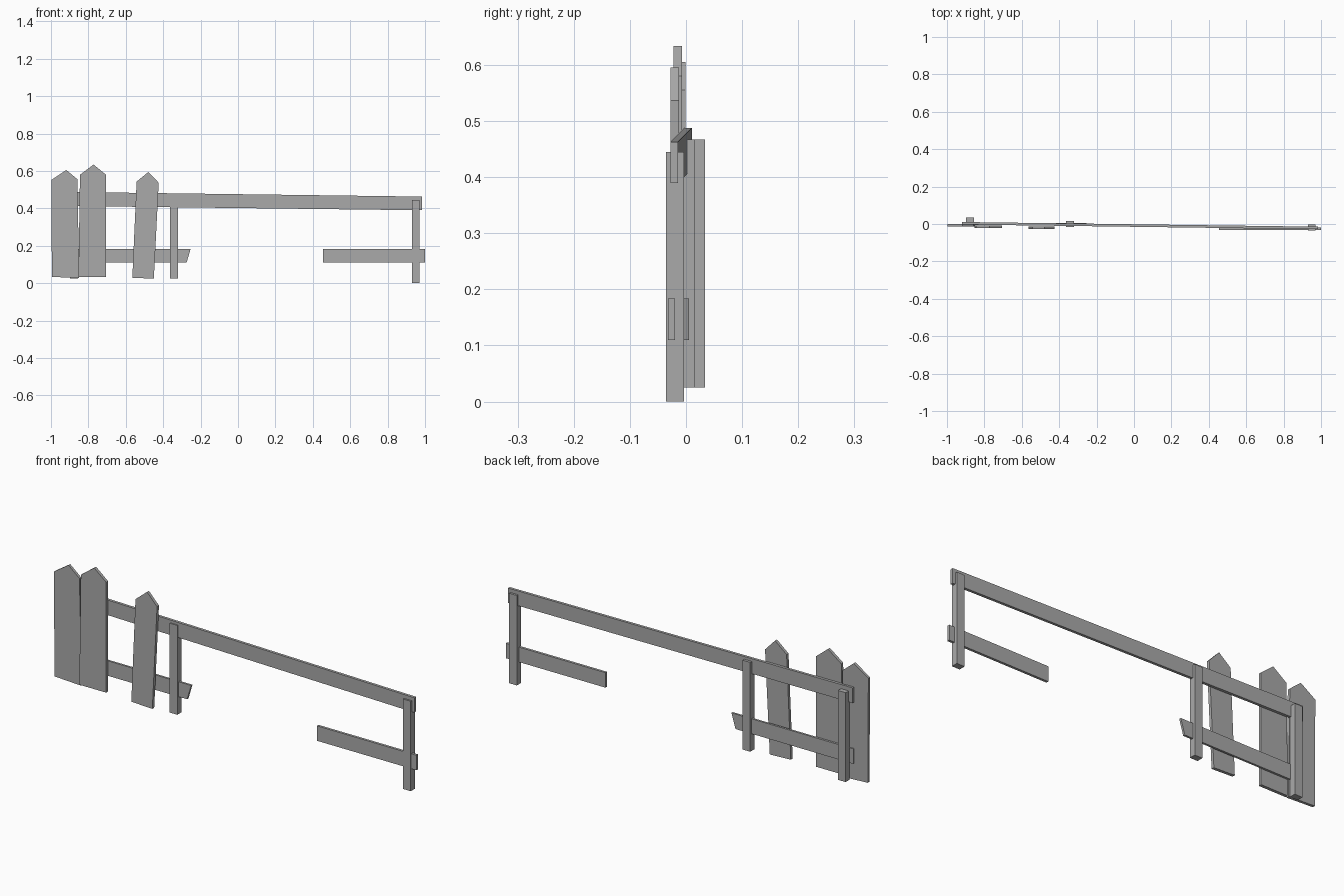
import bpy
import bmesh

if "Cube" in bpy.data.objects:
    bpy.data.objects.remove(bpy.data.objects["Cube"], do_unlink=True)

grey = bpy.data.materials.new("weathered_grey")
COLOUR = (0.4, 0.4, 0.4, 1.0)
grey.diffuse_color = COLOUR
grey.use_nodes = True
grey.node_tree.nodes["Principled BSDF"].inputs["Base Color"].default_value = COLOUR


def board(name, outline, front, depth):
    """Extrude an x-z outline backwards; front(x) gives the y of its front face."""
    bm = bmesh.new()
    near = [bm.verts.new((x, front(x), z)) for x, z in outline]
    far = [bm.verts.new((x, front(x) + depth, z)) for x, z in outline]
    bm.faces.new(near)
    bm.faces.new(far[::-1])
    for i in range(len(outline)):
        j = (i + 1) % len(outline)
        bm.faces.new((near[j], near[i], far[i], far[j]))
    bmesh.ops.recalc_face_normals(bm, faces=bm.faces)
    mesh = bpy.data.meshes.new(name)
    bm.to_mesh(mesh)
    bm.free()
    mesh.materials.append(grey)
    obj = bpy.data.objects.new(name, mesh)
    bpy.context.collection.objects.link(obj)
    return obj


def box(x0, x1, z0, z1):
    return [(x0, z0), (x1, z0), (x1, z1), (x0, z1)]


def rail_line(x):
    # the rails swing slightly forward towards the model's left
    return -0.015 - 0.0132 * x


# Posts: a square stake at each end and one between
for name, x, y, z0, z1 in (("right_post", -0.877, 0.002, 0.025, 0.467),
                           ("middle_post", -0.342, -0.016, 0.025, 0.467),
                           ("left_post", 0.95, -0.036, 0, 0.445)):
    board(name, box(x - 0.021, x + 0.021, z0, z1), lambda _, y=y: y, 0.032)

# Long sagging top rail
board("top_rail", [(-0.92, 0.413), (0.985, 0.39), (0.985, 0.463), (-0.92, 0.488)],
      rail_line, 0.0135)

# Broken lower rail in two pieces
board("lower_rail_right", [(-0.92, 0.11), (-0.275, 0.11), (-0.253, 0.184), (-0.92, 0.184)],
      lambda x: -0.005, 0.0105)
board("lower_rail_left", box(0.455, 1.0, 0.11, 0.184), lambda x: -0.032, 0.0125)

# Pointed pickets, each leaning a little
board("picket_outer", [(-0.995, 0.034), (-0.85, 0.027), (-0.858, 0.555),
                       (-0.918, 0.605), (-0.998, 0.552)], lambda x: -0.014, 0.0135)
board("picket_inner", [(-0.853, 0.034), (-0.706, 0.034), (-0.706, 0.58),
                       (-0.772, 0.634), (-0.845, 0.58)], lambda x: -0.0225, 0.015)
board("picket_leaning", [(-0.565, 0.029), (-0.45, 0.024), (-0.424, 0.537),
                         (-0.479, 0.595), (-0.542, 0.543)], lambda x: -0.0275, 0.015)
